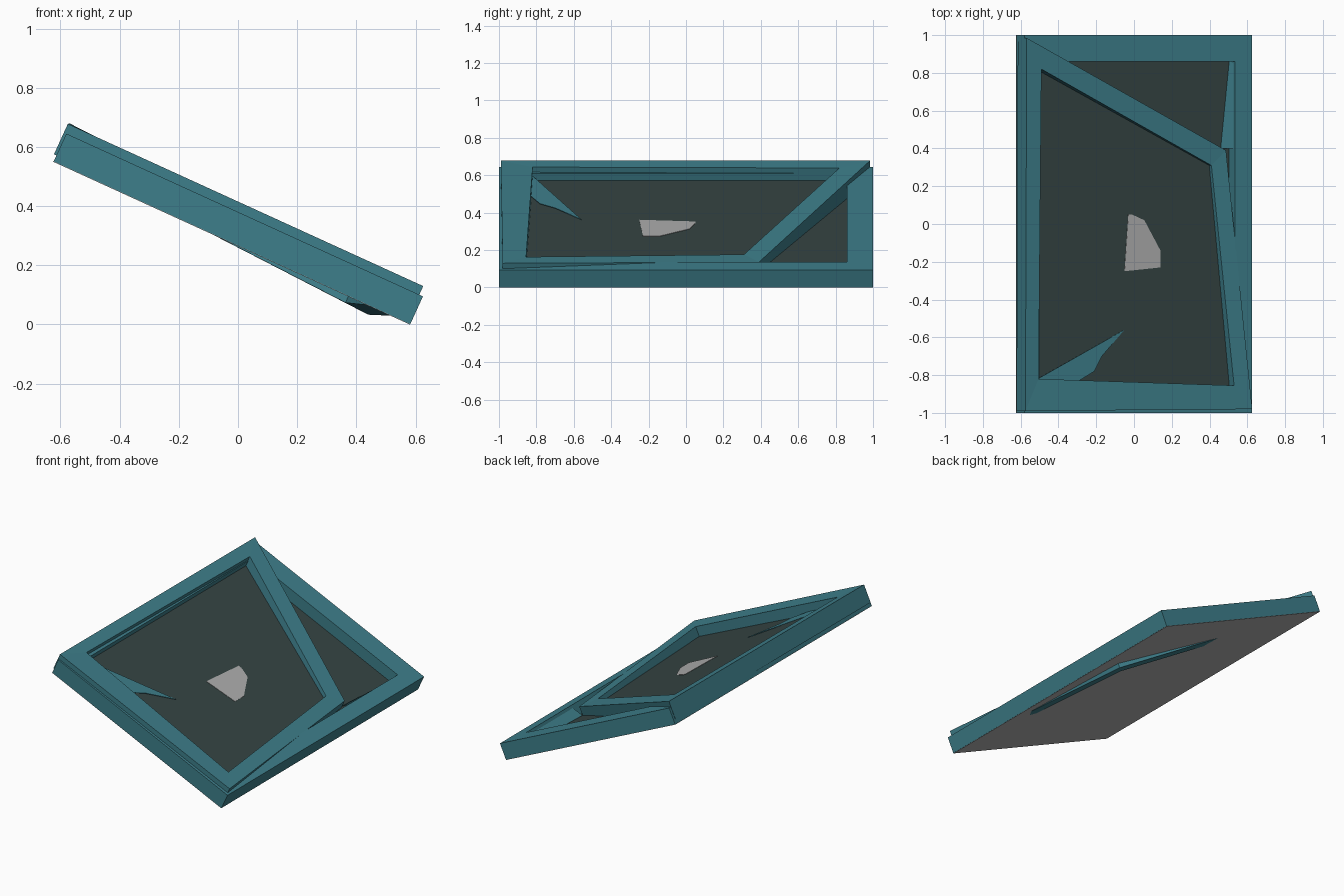
import bpy, bmesh, math
from mathutils import Vector

if "Cube" in bpy.data.objects:
    bpy.data.objects.remove(bpy.data.objects["Cube"])

A = math.atan2(0.55, 1.205)                      # tilt of the whole tray
N = Vector((math.sin(A), 0, math.cos(A)))        # normal of the tilted plane


def mat(name, c):
    m = bpy.data.materials.new(name)
    m.diffuse_color = (*c, 1)
    m.use_nodes = True
    m.node_tree.nodes["Principled BSDF"].inputs["Base Color"].default_value = m.diffuse_color
    return m


TEAL = mat("teal", (0.048, 0.212, 0.258))
DARK = mat("dark slate", (0.036, 0.058, 0.056))
GREY = mat("light grey", (0.42, 0.42, 0.42))


def P(x, y, h):
    """World point at plan position x, y and height h above the tray bottom."""
    return Vector((x, y, 0.55 - (x + 0.625) * math.tan(A) + h / math.cos(A)))


def finish(name, bm, material):
    bmesh.ops.recalc_face_normals(bm, faces=bm.faces)
    me = bpy.data.meshes.new(name)
    bm.to_mesh(me)
    bm.free()
    me.materials.append(material)
    ob = bpy.data.objects.new(name, me)
    bpy.context.collection.objects.link(ob)


def plate(name, pts, material, t=0.003):
    """Thin slab whose top follows pts."""
    bm = bmesh.new()
    top = [bm.verts.new(P(*p)) for p in pts]
    low = [bm.verts.new(P(*p) - N * t) for p in pts]
    bm.faces.new(top)
    bm.faces.new(low[::-1])
    n = len(pts)
    for i in range(n):
        j = (i + 1) % n
        bm.faces.new((top[i], low[i], low[j], top[j]))
    finish(name, bm, material)


def frame(name, outer, inner, t):
    """Four-sided frame from outer and inner top corners, t thick."""
    bm = bmesh.new()
    o, i_ = [[bm.verts.new(P(*p)) for p in r] for r in (outer, inner)]
    ob, ib = [[bm.verts.new(P(*p) - N * t) for p in r] for r in (outer, inner)]
    for a in range(4):
        b = (a + 1) % 4
        for r, s in ((o, i_), (i_, ib), (ib, ob), (ob, o)):
            bm.faces.new((r[a], r[b], s[b], s[a]))
    finish(name, bm, TEAL)


# Rectangular lower frame, its grey backing and recessed floor
H = 0.105
frame("lower_frame",
      [(-0.58, 1, H), (-0.58, -1, H), (0.625, -1, H), (0.625, 1, H)],
      [(-0.50, 0.86, H), (-0.50, -0.86, H), (0.535, -0.86, H), (0.535, 0.86, H)], 0.103)
plate("grey_backing", [(-0.624, 1, 0.002), (-0.624, -1, 0.002),
                       (0.581, -1, 0.002), (0.581, 1, 0.002)], GREY, 0.002)
plate("lower_floor", [(-0.53, 0.87, 0.03), (-0.53, -0.87, 0.03),
                      (0.52, -0.87, 0.03), (0.52, 0.87, 0.03)], DARK)
plate("inner_wedge", [(0.505, 0.86, 0.034), (0.46, 0.4, 0.034),
                      (0.53, 0.4, 0.09), (0.53, 0.86, 0.09)], TEAL)

# Skewed, slightly twisted upper frame with its floor panel
frame("upper_frame",
      [(-0.568, 0.985, 0.141), (-0.575, -0.99, 0.137), (0.626, -0.98, 0.137), (0.487, 0.39, 0.085)],
      [(-0.49, 0.82, 0.137), (-0.505, -0.82, 0.135), (0.53, -0.855, 0.128), (0.41, 0.31, 0.09)], 0.113)
plate("upper_floor", [(-0.54, 0.86, 0.066), (-0.54, -0.87, 0.066),
                      (0.54, -0.88, 0.066), (0.42, 0.32, 0.062)], DARK)

# Small areas where the layers show through the floor
plate("grey_patch", [(-0.03, 0.05, 0.068), (-0.05, -0.25, 0.068), (0.14, -0.23, 0.068),
                     (0.14, -0.14, 0.068), (0.055, 0.02, 0.068), (-0.01, 0.05, 0.068)], GREY)
plate("teal_sliver", [(-0.05, -0.56, 0.07), (-0.51, -0.82, 0.09), (-0.5, -0.86, 0.092),
                      (-0.34, -0.86, 0.086), (-0.21, -0.78, 0.08), (-0.17, -0.7, 0.076)], TEAL)
